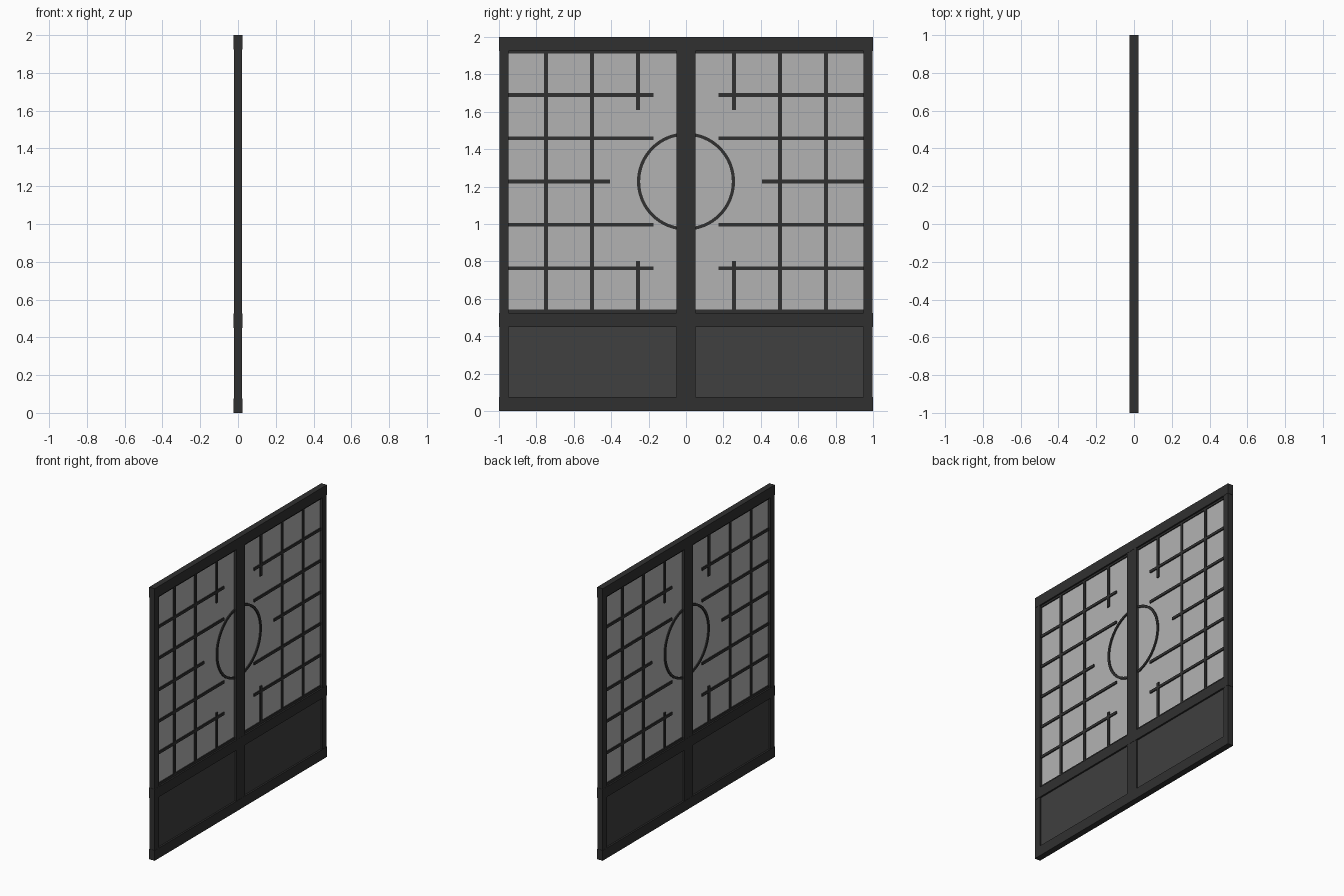
import bpy, bmesh, math

if "Cube" in bpy.data.objects:
    bpy.data.objects.remove(bpy.data.objects["Cube"])


def material(name, v):
    m = bpy.data.materials.new(name)
    m.diffuse_color = (v, v, v, 1)
    m.use_nodes = True
    m.node_tree.nodes["Principled BSDF"].inputs["Base Color"].default_value = m.diffuse_color
    return m


WOOD = material("dark_wood", 0.03)
BOARD = material("board_wood", 0.05)
PAPER = material("paper", 0.45)


def finish(name, bm, mat):
    bmesh.ops.recalc_face_normals(bm, faces=bm.faces)
    me = bpy.data.meshes.new(name)
    bm.to_mesh(me)
    bm.free()
    me.materials.append(mat)
    ob = bpy.data.objects.new(name, me)
    bpy.context.collection.objects.link(ob)
    return ob


def box(name, half_depth, y0, y1, z0, z1, mat=WOOD):
    """Flat box centred on x = 0."""
    bm = bmesh.new()
    bmesh.ops.create_cube(bm, size=1)
    for v in bm.verts:
        v.co = (v.co.x * 2 * half_depth,
                y0 + (v.co.y + 0.5) * (y1 - y0),
                z0 + (v.co.z + 0.5) * (z1 - z0))
    return finish(name, bm, mat)


def pair(name, half_depth, y0, y1, z0, z1, mat=WOOD):
    """The same box on both door leaves."""
    box(name + "_right", half_depth, y0, y1, z0, z1, mat)
    box(name + "_left", half_depth, -y1, -y0, z0, z1, mat)


# Outer frame: rails slightly proud of the stiles
for name, z0, z1 in (("bottom_rail", 0, 0.075), ("middle_rail", 0.45, 0.525),
                     ("top_rail", 1.925, 2.0)):
    box(name, 0.0225, -1, 1, z0, z1)
pair("side_stile", 0.021, 0.95, 0.998, 0.002, 1.998)
box("centre_stile", 0.021, -0.05, 0.05, 0.002, 1.998)

# Infill: paper above, board below
pair("paper_panel", 0.003, 0.05, 0.95, 0.525, 1.925, PAPER)
pair("lower_board", 0.01, 0.05, 0.95, 0.075, 0.45, BOARD)

# Lattice: seven levels, inner ends cut back around the ring
B, D = 0.01, 0.011
inner = [0.05, 0.175, 0.175, 0.407, 0.175, 0.175, 0.05]
for i, y0 in enumerate(inner):
    z = 1.227 + (i - 3) * 0.2315
    pair(f"lattice_bar_{i + 1}", D, y0, 0.95, z - B, z + B)
for i, y in enumerate((0.748, 0.503)):
    pair(f"lattice_upright_{i + 1}", D, y - B, y + B, 0.53, 1.92)
pair("short_upright_top", D, 0.247, 0.267, 1.61, 1.92)
pair("short_upright_bottom", D, 0.247, 0.267, 0.53, 0.802)

# Centre ring: square section swept round x
bm = bmesh.new()
sides = 64
loops = []
for i in range(sides):
    a = 2 * math.pi * i / sides
    loops.append([bm.verts.new((x, r * math.cos(a), 1.227 + r * math.sin(a)))
                  for x, r in ((-D, 0.245), (D, 0.245), (D, 0.262), (-D, 0.262))])
for i in range(sides):
    a, b = loops[i], loops[(i + 1) % sides]
    for j in range(4):
        k = (j + 1) % 4
        bm.faces.new((a[j], a[k], b[k], b[j]))
ring = finish("centre_ring", bm, WOOD)
bpy.context.view_layer.objects.active = ring
ring.select_set(True)
bpy.ops.object.shade_smooth_by_angle()
